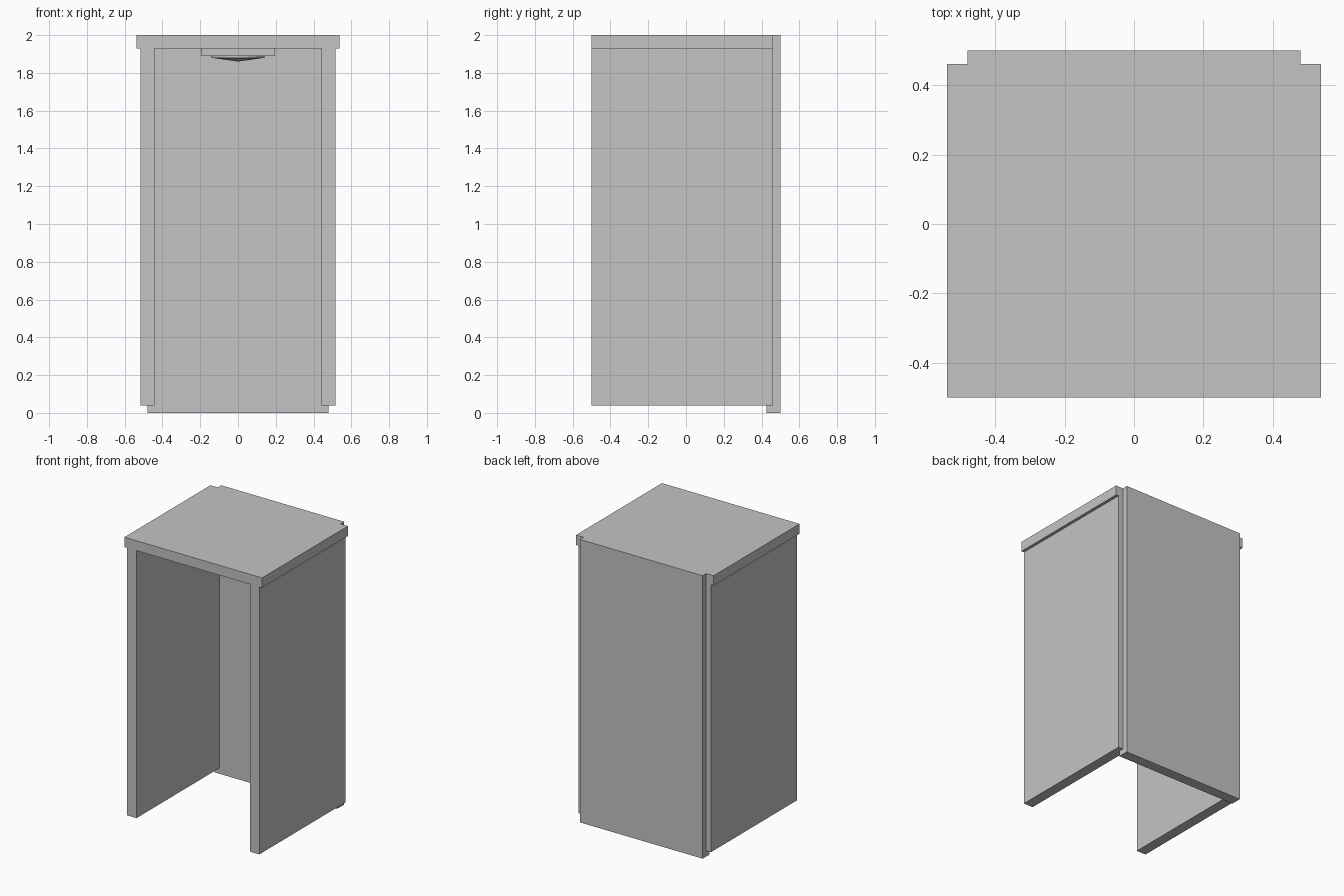
import bpy
import bmesh
from mathutils import Matrix, Vector

cube = bpy.data.objects.get("Cube")
if cube:
    bpy.data.objects.remove(cube, do_unlink=True)

# Single light grey finish
grey = bpy.data.materials.new("light grey")
grey.use_nodes = True
colour = (0.55, 0.55, 0.55, 1)
grey.diffuse_color = colour
grey.node_tree.nodes["Principled BSDF"].inputs["Base Color"].default_value = colour


def add_object(name, bm):
    mesh = bpy.data.meshes.new(name)
    bm.to_mesh(mesh)
    bm.free()
    mesh.materials.append(grey)
    obj = bpy.data.objects.new(name, mesh)
    bpy.context.collection.objects.link(obj)
    return obj


def box(name, low, high):
    low, high = Vector(low), Vector(high)
    bm = bmesh.new()
    place = Matrix.Translation((low + high) / 2) @ Matrix.Diagonal((*(high - low), 1))
    bmesh.ops.create_cube(bm, size=1, matrix=place)
    return add_object(name, bm)


def disc(name, bottom_radius, top_radius, bottom, top):
    bm = bmesh.new()
    bmesh.ops.create_cone(bm, cap_ends=True, segments=16, radius1=bottom_radius,
                          radius2=top_radius, depth=top - bottom,
                          matrix=Matrix.Translation((0, -0.02, (bottom + top) / 2)))
    bmesh.ops.dissolve_degenerate(bm, dist=0.0001, edges=bm.edges)
    return add_object(name, bm)


FRONT, WALL_BACK = -0.5, 0.46

# Side walls, raised slightly off the ground
for name, side in (("left_wall", 1), ("right_wall", -1)):
    inner, outer = sorted((side * 0.443, side * 0.517))
    box(name, (inner, FRONT, 0.04), (outer, WALL_BACK, 1.93))

# Back panel and overhanging roof
box("back_panel", (-0.48, 0.425, 0), (0.48, 0.5, 2))
box("roof", (-0.538, FRONT, 1.93), (0.538, WALL_BACK, 2))

# Ceiling lamp: mounting plate, rim and shallow lens
box("lamp_mount", (-0.195, -0.215, 1.89), (0.195, 0.175, 1.93))
disc("lamp_rim", 0.14, 0.14, 1.88, 1.89)
disc("lamp_lens", 0, 0.14, 1.86, 1.88)
